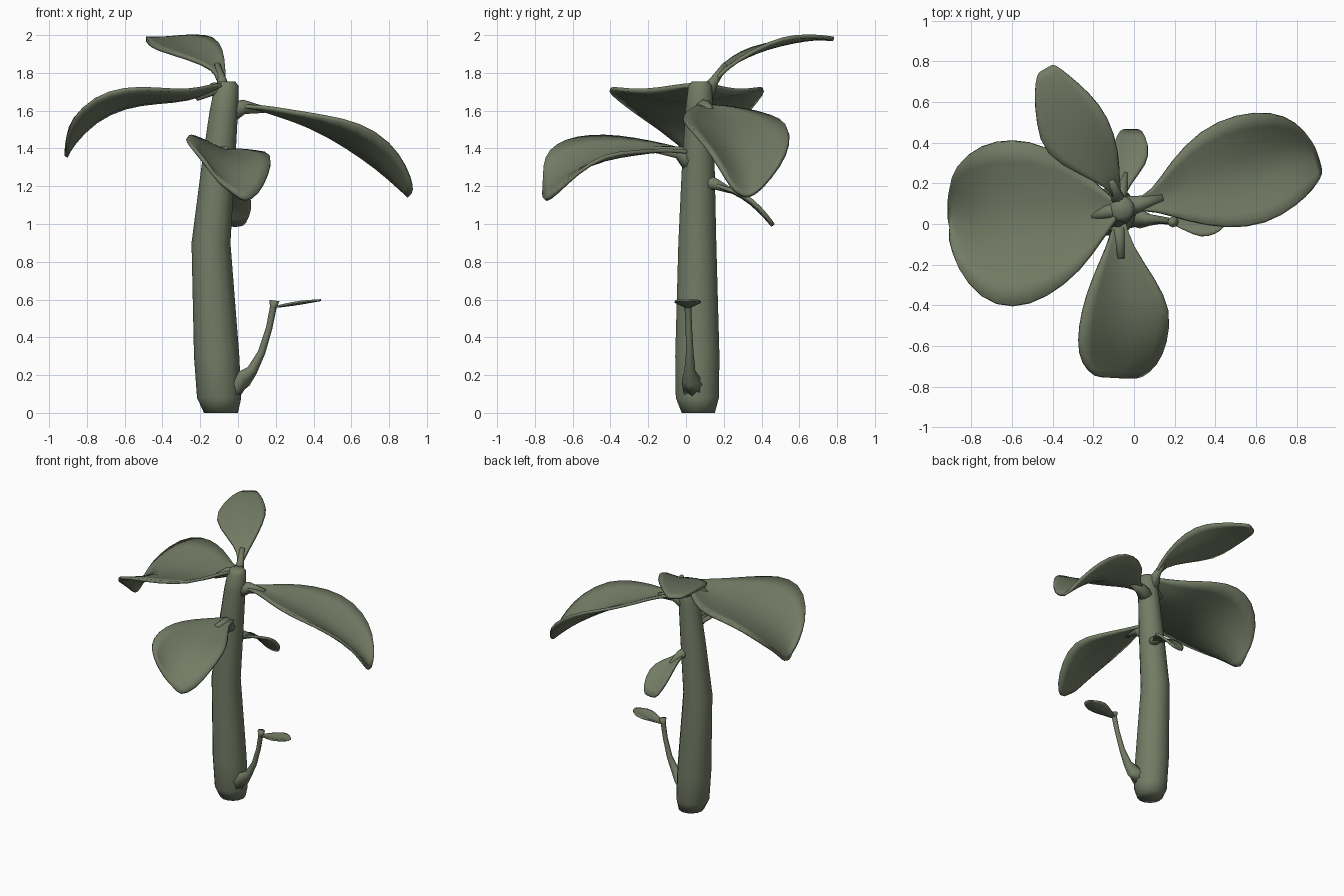
import bpy, bmesh, math
from mathutils import Vector

green = bpy.data.materials.new("leaf_green")
green.diffuse_color = (0.17, 0.2, 0.13, 1)


def finish(name, bm):
    bmesh.ops.recalc_face_normals(bm, faces=bm.faces)
    mesh = bpy.data.meshes.new(name)
    bm.to_mesh(mesh)
    bm.free()
    mesh.materials.append(green)
    mesh.polygons.foreach_set("use_smooth", [True] * len(mesh.polygons))
    obj = bpy.data.objects.new(name, mesh)
    bpy.context.collection.objects.link(obj)
    return obj


def tube(name, path, sides=10, level=False):
    """Capped tube through (x, y, z, radius) points; level keeps rings flat."""
    bm = bmesh.new()
    pts = [Vector(p[:3]) for p in path]
    rings = []
    for i, p in enumerate(path):
        d = pts[min(i + 1, len(pts) - 1)] - pts[max(i - 1, 0)]
        if level:
            d = Vector((0, 0, 1))
        d.normalize()
        ref = Vector((1, 0, 0)) if abs(d.x) < 0.8 else Vector((0, 1, 0))
        u = (ref - d * ref.dot(d)).normalized()
        v = d.cross(u)
        rings.append([bm.verts.new(pts[i] + p[3] * (u * math.cos(a) + v * math.sin(a)))
                      for a in (2 * math.pi * k / sides for k in range(sides))])
    for a, b in zip(rings, rings[1:]):
        for k in range(sides):
            j = (k + 1) % sides
            bm.faces.new((a[k], a[j], b[j], b[k]))
    bm.faces.new(rings[0])
    bm.faces.new(rings[-1])
    return finish(name, bm)


def leaf(name, heading, stations, thick=0.02):
    """Leaf from stations (x, y, z of midrib, half width, left rise, right rise)."""
    h = Vector((*heading, 0)).normalized()
    left = Vector((-h.y, h.x, 0))
    bm = bmesh.new()
    rows = []
    for x, y, z, w, rise_l, rise_r in stations:
        row = []
        for u in (-1, -0.5, 0, 0.5, 1):
            rise = (rise_l if u > 0 else rise_r) * abs(u) ** 1.3
            row.append(bm.verts.new(Vector((x, y, z + rise)) + left * (w * u)))
        rows.append(row)
    for a, b in zip(rows, rows[1:]):
        for k in range(4):
            bm.faces.new((a[k], a[k + 1], b[k + 1], b[k]))
    obj = finish(name, bm)
    sub = obj.modifiers.new("round", 'SUBSURF')
    sub.levels = sub.render_levels = 1
    sol = obj.modifiers.new("thickness", 'SOLIDIFY')
    sol.thickness, sol.offset = thick, 0
    return obj


# trunk
tube("trunk", [(-0.09, 0.065, 0, 0.09), (-0.1, 0.06, 0.08, 0.117), (-0.113, 0.06, 0.3, 0.12),
               (-0.143, 0.06, 0.9, 0.103), (-0.105, 0.065, 1.3, 0.089),
               (-0.075, 0.07, 1.6, 0.075), (-0.06, 0.075, 1.73, 0.064),
               (-0.06, 0.075, 1.755, 0.045)], 14, True)

# leaf stalks
tube("left_stalk", [(-0.05, 0.08, 1.7, 0.05), (-0.13, 0.06, 1.715, 0.035), (-0.22, 0.03, 1.665, 0.015)])
tube("right_stalk", [(-0.06, 0.08, 1.58, 0.06), (0.03, 0.1, 1.62, 0.04), (0.14, 0.13, 1.605, 0.018)])
tube("front_stalk", [(-0.09, 0.04, 1.31, 0.06), (-0.075, -0.04, 1.38, 0.035), (-0.065, -0.17, 1.395, 0.018)])
tube("crown_stalk", [(-0.08, 0.1, 1.68, 0.05), (-0.085, 0.15, 1.76, 0.026), (-0.11, 0.21, 1.845, 0.016)])
tube("back_stalk", [(-0.09, 0.1, 1.22, 0.05), (-0.06, 0.16, 1.21, 0.03), (-0.04, 0.25, 1.17, 0.012)])

# big leaves
leaf("left_leaf", (-1, 0), [
    (-0.08, 0.07, 1.73, 0.04, 0.01, 0.01), (-0.15, 0.05, 1.70, 0.11, 0.03, 0.03),
    (-0.26, 0.02, 1.65, 0.25, 0.05, 0.05), (-0.43, 0.01, 1.635, 0.375, 0.08, 0.08),
    (-0.6, 0.0, 1.61, 0.42, 0.11, 0.11), (-0.76, 0.01, 1.53, 0.38, 0.14, 0.14),
    (-0.88, 0.04, 1.40, 0.25, 0.15, 0.15), (-0.91, 0.06, 1.34, 0.12, 0.12, 0.12)])
leaf("right_leaf", (0.966, 0.258), [
    (0.0, 0.09, 1.62, 0.03, 0, 0), (0.1, 0.11, 1.615, 0.045, 0.01, 0.01),
    (0.22, 0.16, 1.57, 0.15, 0.04, 0.03), (0.39, 0.22, 1.51, 0.25, 0.06, 0.06),
    (0.58, 0.27, 1.39, 0.28, 0.14, 0.14), (0.745, 0.325, 1.27, 0.235, 0.16, 0.16),
    (0.85, 0.34, 1.18, 0.165, 0.13, 0.12), (0.905, 0.32, 1.14, 0.08, 0.05, 0.05)])
leaf("front_leaf", (0, -1), [
    (-0.07, 0.02, 1.38, 0.03, 0, 0), (-0.07, -0.1, 1.395, 0.055, 0, 0.02),
    (-0.05, -0.27, 1.37, 0.155, 0.01, 0.08), (-0.035, -0.43, 1.34, 0.22, 0.03, 0.13),
    (-0.055, -0.58, 1.29, 0.22, -0.02, 0.17), (-0.07, -0.69, 1.23, 0.185, -0.07, 0.19),
    (-0.075, -0.755, 1.2, 0.11, -0.09, 0.15)])
leaf("crown_leaf", (-0.5, 0.866), [
    (-0.09, 0.15, 1.76, 0.025, 0, 0), (-0.095, 0.19, 1.82, 0.03, 0, 0),
    (-0.17, 0.3, 1.88, 0.11, 0.0, 0.04), (-0.285, 0.43, 1.93, 0.185, 0.0, 0.06),
    (-0.35, 0.57, 1.965, 0.15, 0.0, 0.03), (-0.41, 0.69, 1.985, 0.095, 0, 0.005),
    (-0.435, 0.765, 1.98, 0.05, 0, 0)])

# small leaves
leaf("back_leaf", (0, 1), [
    (-0.07, 0.12, 1.22, 0.02, 0, 0), (-0.05, 0.2, 1.19, 0.03, 0, 0),
    (-0.02, 0.3, 1.145, 0.085, 0.02, 0.02), (-0.015, 0.39, 1.07, 0.09, 0.02, 0.02),
    (-0.015, 0.46, 0.99, 0.055, 0.01, 0.01)])
leaf("sprout_leaf", (1, 0), [
    (0.19, 0.01, 0.56, 0.015, 0, 0), (0.25, 0.01, 0.565, 0.04, 0.01, 0.01),
    (0.33, 0.01, 0.575, 0.08, 0.015, 0.015), (0.4, 0.005, 0.59, 0.055, 0.005, 0.005),
    (0.44, 0.0, 0.597, 0.02, 0, 0)], 0.01)

# side sprout
tube("sprout_stem", [(-0.04, 0.04, 0.13, 0.07), (0.03, 0.025, 0.18, 0.048), (0.075, 0.02, 0.225, 0.029),
                     (0.125, 0.02, 0.32, 0.02), (0.165, 0.015, 0.45, 0.017),
                     (0.187, 0.01, 0.56, 0.018), (0.192, 0.01, 0.595, 0.027)], 8)
